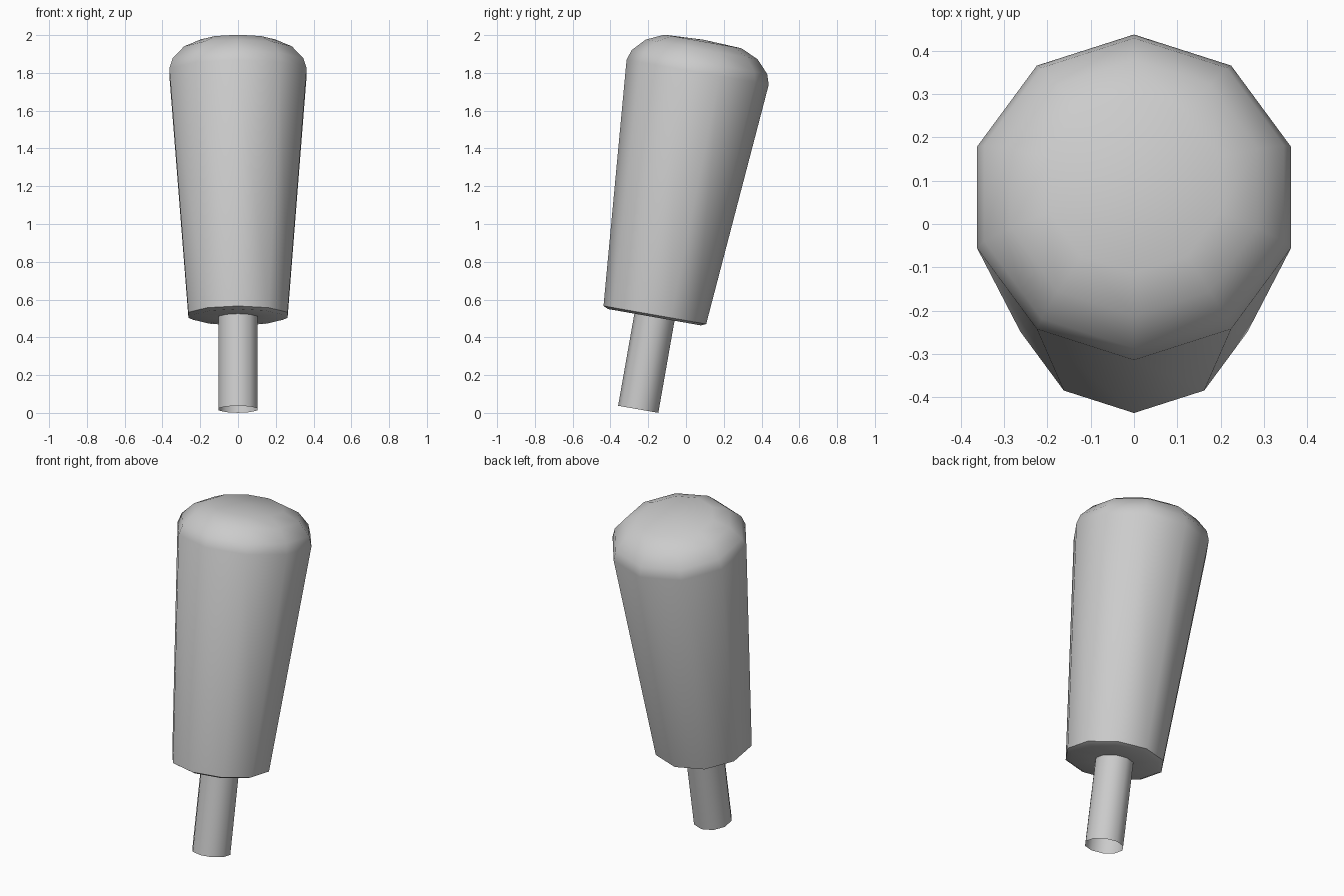
import bpy, bmesh
from math import sin, cos, pi, radians
from mathutils import Matrix

if "Cube" in bpy.data.objects:
    bpy.data.objects.remove(bpy.data.objects["Cube"])

SIDES = 10
TILT = Matrix.Translation((0, -0.253, 0.019)) @ Matrix.Rotation(radians(-10), 4, 'X')


def lathe(name, profile):
    """Revolve (radius, height) points into a ten-sided part; radius 0 is a pole."""
    bm = bmesh.new()
    rings = []
    for r, h in profile:
        n = SIDES if r > 0 else 1
        rings.append([bm.verts.new((r * sin(2 * pi * i / SIDES),
                                    r * cos(2 * pi * i / SIDES), h)) for i in range(n)])
    for a, b in zip(rings, rings[1:]):
        for i in range(SIDES):
            j = (i + 1) % SIDES
            if len(b) == 1:
                bm.faces.new((a[i], a[j], b[0]))
            else:
                bm.faces.new((a[i], a[j], b[j], b[i]))
    bmesh.ops.recalc_face_normals(bm, faces=bm.faces)
    bm.transform(TILT)
    mesh = bpy.data.meshes.new(name)
    bm.to_mesh(mesh)
    bm.free()
    obj = bpy.data.objects.new(name, mesh)
    bpy.context.collection.objects.link(obj)
    bpy.ops.object.select_all(action='DESELECT')
    obj.select_set(True)
    bpy.context.view_layer.objects.active = obj
    bpy.ops.object.shade_smooth_by_angle(angle=radians(50))
    return obj


# Open-ended rod, flat underside, tapered grip and rounded cap in one surface
lathe("handle", [
    (0.108, 0.0), (0.108, 0.495),
    (0.25, 0.495), (0.276, 0.507),
    (0.382, 1.812), (0.364, 1.867), (0.30, 1.935), (0.207, 1.977), (0, 1.987),
])
